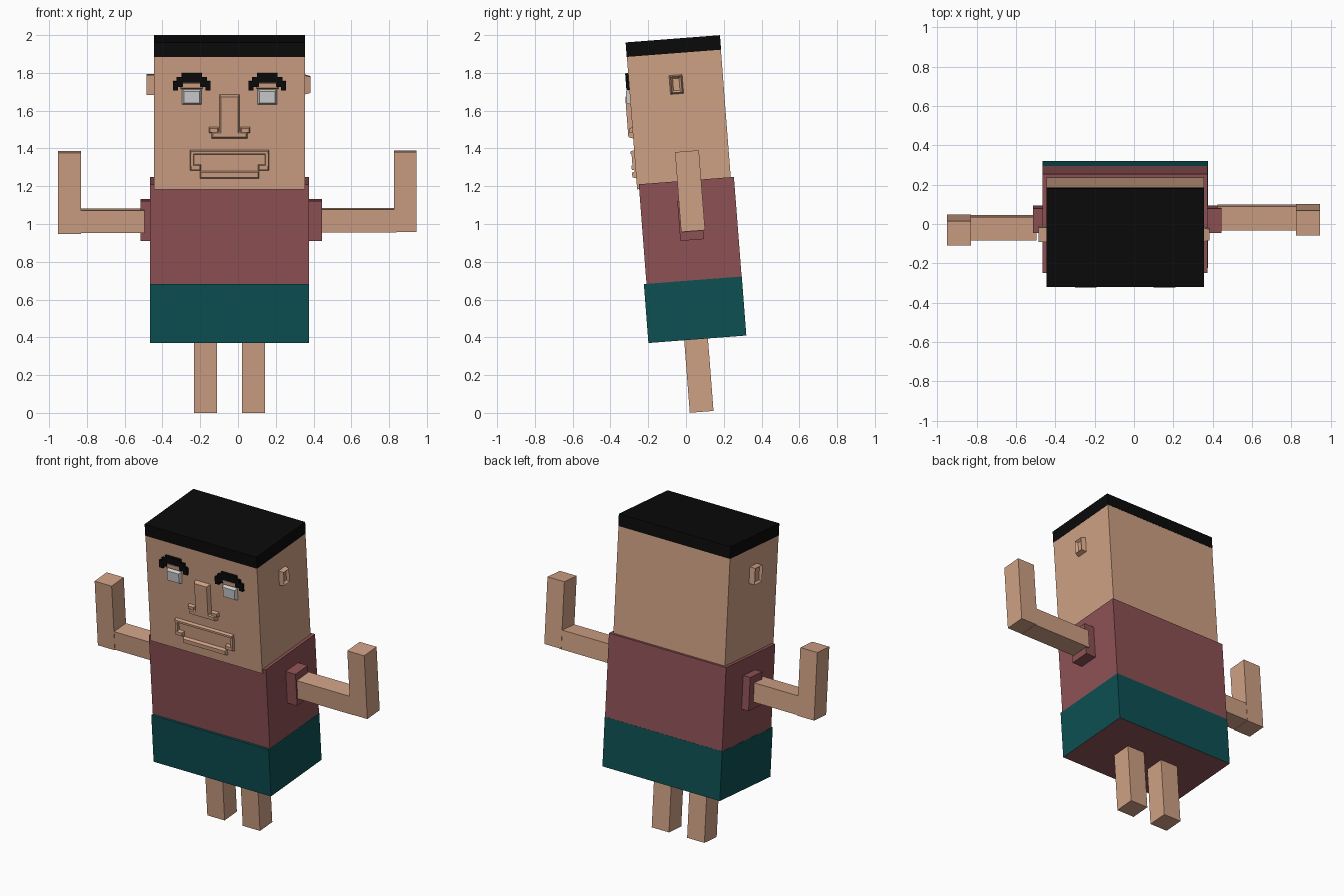
import bpy, bmesh
from mathutils import Matrix, Vector

if "Cube" in bpy.data.objects:
    bpy.data.objects.remove(bpy.data.objects["Cube"], do_unlink=True)

LEAN = Matrix.Rotation(0.077, 4, 'X')   # whole figure leans forward
MID = -0.045                            # centre line of the body
FACE = -0.167                           # front plane of the head


def material(name, r, g, b):
    m = bpy.data.materials.new(name)
    m.use_nodes = True
    m.diffuse_color = (r, g, b, 1)
    bsdf = m.node_tree.nodes["Principled BSDF"]
    bsdf.inputs["Base Color"].default_value = (r, g, b, 1)
    bsdf.inputs["Roughness"].default_value = 0.9
    return m


SKIN = material("skin", 0.62, 0.355, 0.235)
SHIRT = material("maroon_shirt", 0.27, 0.083, 0.09)
SHORTS = material("teal_shorts", 0.004, 0.08, 0.086)
BLACK = material("black_hair", 0.003, 0.003, 0.003)
WHITE = material("eye_white", 0.62, 0.62, 0.62)


def box(name, xs, ys, zs, mats, out=None, taper=0, recess=0, rim=0.015):
    """Box between ranges; the face towards `out` can be tapered or recessed."""
    bm = bmesh.new()
    bmesh.ops.create_cube(bm, size=1)
    mid = Vector([(r[0] + r[1]) / 2 for r in (xs, ys, zs)])
    size = Vector([r[1] - r[0] for r in (xs, ys, zs)])
    for v in bm.verts:
        v.co = mid + v.co * size
    bm.normal_update()
    if out:
        front = [f for f in bm.faces if f.normal.dot(Vector(out)) > 0.9]
        for v in front[0].verts:
            for i in range(3):
                if not out[i]:
                    v.co[i] += taper if v.co[i] < mid[i] else -taper
        if recess:
            bmesh.ops.inset_individual(bm, faces=front, thickness=rim)
            for v in front[0].verts:
                v.co -= Vector(out) * recess
    bm.normal_update()
    if len(mats) > 1:                   # second colour on the underside
        for f in bm.faces:
            f.material_index = int(f.normal.z < -0.9)
    bm.transform(LEAN)
    me = bpy.data.meshes.new(name)
    bm.to_mesh(me)
    bm.free()
    for m in mats:
        me.materials.append(m)
    ob = bpy.data.objects.new(name, me)
    bpy.context.collection.objects.link(ob)
    return ob


def span(centre, half):
    return (centre - half, centre + half)


def relief(name, xs, zs, depth, mat, taper=0.0):
    """Raised facial feature on the front of the head."""
    return box(name, xs, (FACE - depth, FACE + 0.01), zs, [mat], (0, -1, 0), taper)


# Head, hair and clothes
box("head", span(MID, 0.4), (FACE, 0.332), (1.2, 1.91), [SKIN])
box("hair", span(MID, 0.401), (FACE - 0.001, 0.333), (1.903, 1.98), [BLACK])
box("shirt", span(MID, 0.42), (-0.156, 0.349), (0.6, 1.226), [SHIRT])
box("shorts", span(MID, 0.421), (-0.17, 0.35), (0.384, 0.697), [SHORTS, SHIRT])

for side, s in (("left", 1), ("right", -1)):
    # Leg
    box(side + "_leg", span(MID + s * 0.127, 0.062), (0.02, 0.146), (-0.001, 0.4), [SKIN])

    # Sleeve and bent arm, the two arms sitting at slightly different depths
    if s > 0:
        cuff, elbow, hand, ys, low = 0.445, 0.84, (0.825, 0.946), (0.048, 0.175), 0.957
    else:
        cuff, elbow, hand, ys, low = -0.515, -0.935, (-0.952, -0.83), (-0.003, 0.121), 0.951
    box(side + "_sleeve", sorted((MID + s * 0.4, cuff)), (0.04, 0.165), (0.91, 1.122), [SHIRT])
    box(side + "_upper_arm", sorted((cuff - s * 0.02, elbow)),
        (ys[0] + 0.002, ys[1] - 0.002), (0.954, 1.075), [SKIN])
    box(side + "_forearm", hand, ys, (low, 1.381), [SKIN])

    # Ear with a shallow hollow
    box(side + "_ear", sorted((MID + s * 0.39, MID + s * (0.43 if s > 0 else 0.44))),
        (0.045, 0.12), (1.685, 1.79), [SKIN], (s, 0, 0), 0.01 if s > 0 else 0, 0.015)

    # Eye, eyelid and stepped eyebrow
    eye = MID + s * 0.2
    relief(side + "_eye", span(eye, 0.055), (1.646, 1.735), 0.02, WHITE, 0.013)
    relief(side + "_eyelid", span(eye, 0.062), (1.73, 1.772), 0.012, SKIN, 0.008)
    relief(side + "_brow_top", span(eye, 0.055), (1.769, 1.817), 0.016, BLACK)
    for e in (-1, 1):
        relief(side + "_brow_step", span(eye + e * 0.063, 0.018), (1.745, 1.797), 0.016, BLACK)
        relief(side + "_brow_end", span(eye + e * 0.086, 0.014), (1.727, 1.775), 0.016, BLACK)

    # Nostril wing and mouth corner
    relief(side + "_nostril", span(MID + s * 0.083, 0.029), (1.495, 1.533), 0.018, SKIN, 0.009)
    relief(side + "_mouth_corner", span(MID + s * 0.18, 0.031), (1.297, 1.335), 0.02, SKIN, 0.008)
    relief(side + "_mouth_side", span(MID + s * 0.198, 0.013), (1.32, 1.4), 0.015, SKIN, 0.005)

# Nose
relief("nose_bridge", span(MID, 0.058), (1.48, 1.707), 0.025, SKIN, 0.014)
relief("nose_base", span(MID, 0.1), (1.467, 1.512), 0.025, SKIN, 0.012)

# Lips
relief("upper_lip", span(MID, 0.211), (1.383, 1.41), 0.02, SKIN, 0.007)
relief("lower_lip", span(MID, 0.16), (1.255, 1.3), 0.02, SKIN, 0.01)
